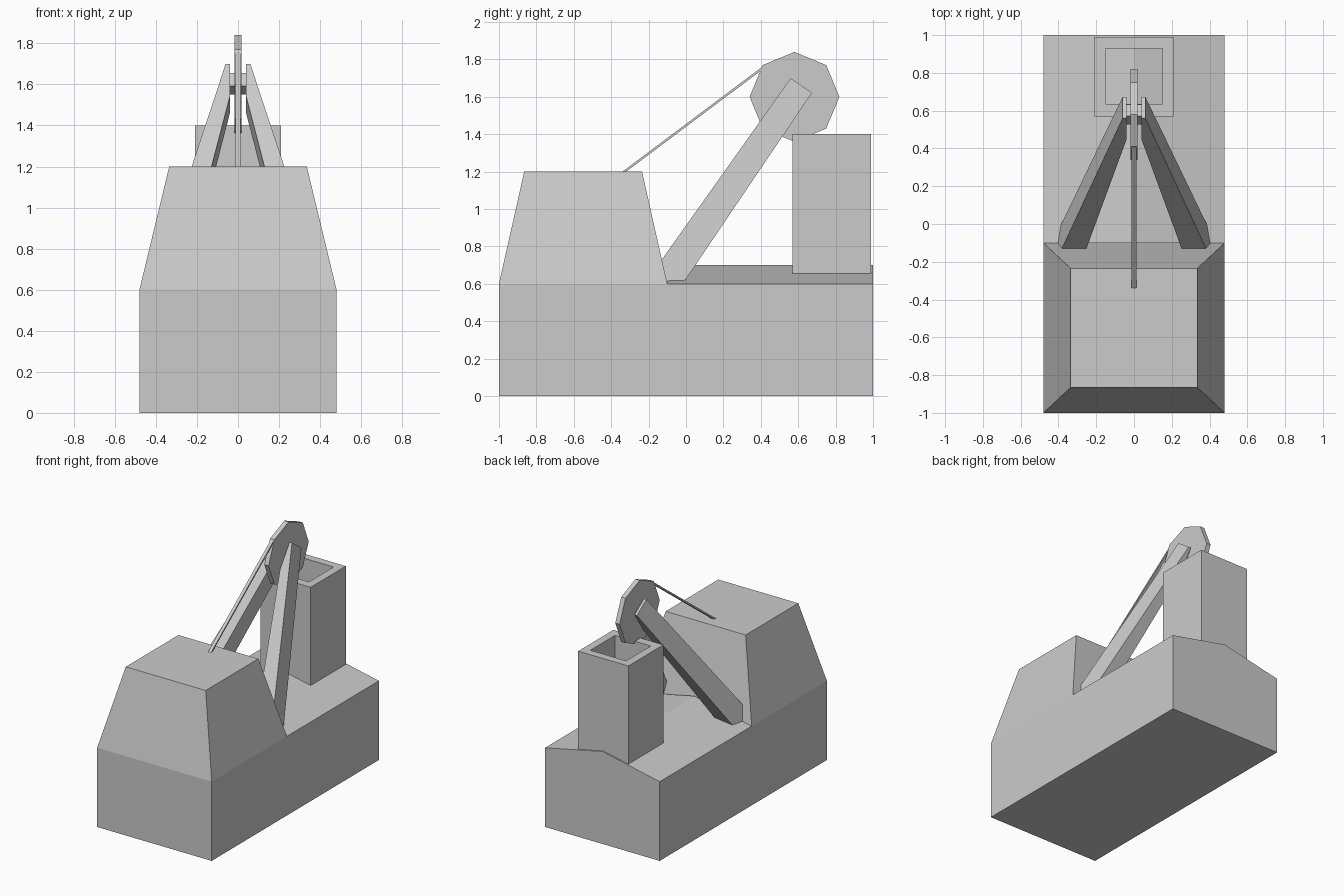
import bpy, bmesh
from math import pi
from mathutils import Vector, Matrix

if "Cube" in bpy.data.objects:
    bpy.data.objects.remove(bpy.data.objects["Cube"])


def finish(name, bm):
    bmesh.ops.recalc_face_normals(bm, faces=bm.faces)
    me = bpy.data.meshes.new(name)
    bm.to_mesh(me)
    bm.free()
    ob = bpy.data.objects.new(name, me)
    bpy.context.collection.objects.link(ob)
    return ob


def loft(name, rings, caps=True):
    """Skin a list of equal-length point rings."""
    bm = bmesh.new()
    rs = [[bm.verts.new(p) for p in r] for r in rings]
    n = len(rs[0])
    for a, b in zip(rs, rs[1:]):
        for i in range(n):
            j = (i + 1) % n
            bm.faces.new((a[i], a[j], b[j], b[i]))
    if caps:
        bm.faces.new(rs[0])
        bm.faces.new(rs[-1])
    else:
        for i in range(n):
            j = (i + 1) % n
            bm.faces.new((rs[-1][i], rs[-1][j], rs[0][j], rs[0][i]))
    return finish(name, bm)


def rect(x, y0, y1, z):
    return [(-x, y0, z), (x, y0, z), (x, y1, z), (-x, y1, z)]


def bar(name, a, b, size):
    """Square bar between two points."""
    a, b = Vector(a), Vector(b)
    d = (b - a).normalized()
    u = Vector((1, 0, 0))
    v = d.cross(u)
    h = size / 2
    offs = [u * h + v * h, v * h - u * h, -u * h - v * h, u * h - v * h]
    return loft(name, [[p + o for o in offs] for p in (a, b)])


# Engine house: straight walls with a tapered upper storey
loft("engine_house", [rect(0.48, -1, -0.1, 0), rect(0.48, -1, -0.1, 0.6),
                      rect(0.335, -0.865, -0.235, 1.2)])

# Rear hall with a shallow gabled roof
gable = [(-0.48, 0), (0.48, 0), (0.48, 0.6), (0, 0.7), (-0.48, 0.6)]
loft("rear_hall", [[(x, y, z) for x, z in gable] for y in (-0.1, 1.0)])

# Hollow shaft tower, open at the top
loft("shaft_tower", [rect(0.21, 0.57, 0.99, 0.6), rect(0.21, 0.57, 0.99, 1.4),
                     rect(0.15, 0.635, 0.93, 1.4), rect(0.15, 0.635, 0.93, 0.6)],
     caps=False)

# Raking legs: profile is (x, distance down the leg), notched for the wheel
top = Vector((0, 0.56, 1.70))
down = Vector((0, -0.579, -0.815))
across = Vector((0, 0.82, -0.572))
profile = [(0.06, 0), (0.04, 0), (0.04, 0.196), (0.275, 1.3), (0.411, 1.3)]
for side, name in ((-1, "left_leg"), (1, "right_leg")):
    front = [top + down * s + Vector((side * x, 0, 0)) for x, s in profile]
    back = [p + across * (0.138 + 0.023 * s) for p, (x, s) in zip(front, profile)]
    loft(name, [front, back])

# Octagonal winding wheel
bm = bmesh.new()
bmesh.ops.create_cone(bm, cap_ends=True, segments=8, radius1=0.24, radius2=0.24,
                      depth=0.036,
                      matrix=Matrix.Translation((0, 0.58, 1.6)) @ Matrix.Rotation(pi / 2, 4, 'Y'))
finish("winding_wheel", bm)

# Square axle, aligned with the legs
c = Vector((0, 0.58, 1.603))
corners = [c + down * i * 0.038 + across * j * 0.037
           for i, j in ((-1, -1), (1, -1), (1, 1), (-1, 1))]
loft("axle", [[p + Vector((x, 0, 0)) for p in corners] for x in (-0.045, 0.045)])

# Hoisting cable from the house roof to the wheel rim
cable = bar("hoist_cable", (0, -0.35, 1.185), (0, 0.42, 1.762), 0.012)
for v in cable.data.vertices:
    v.co.x *= 2
